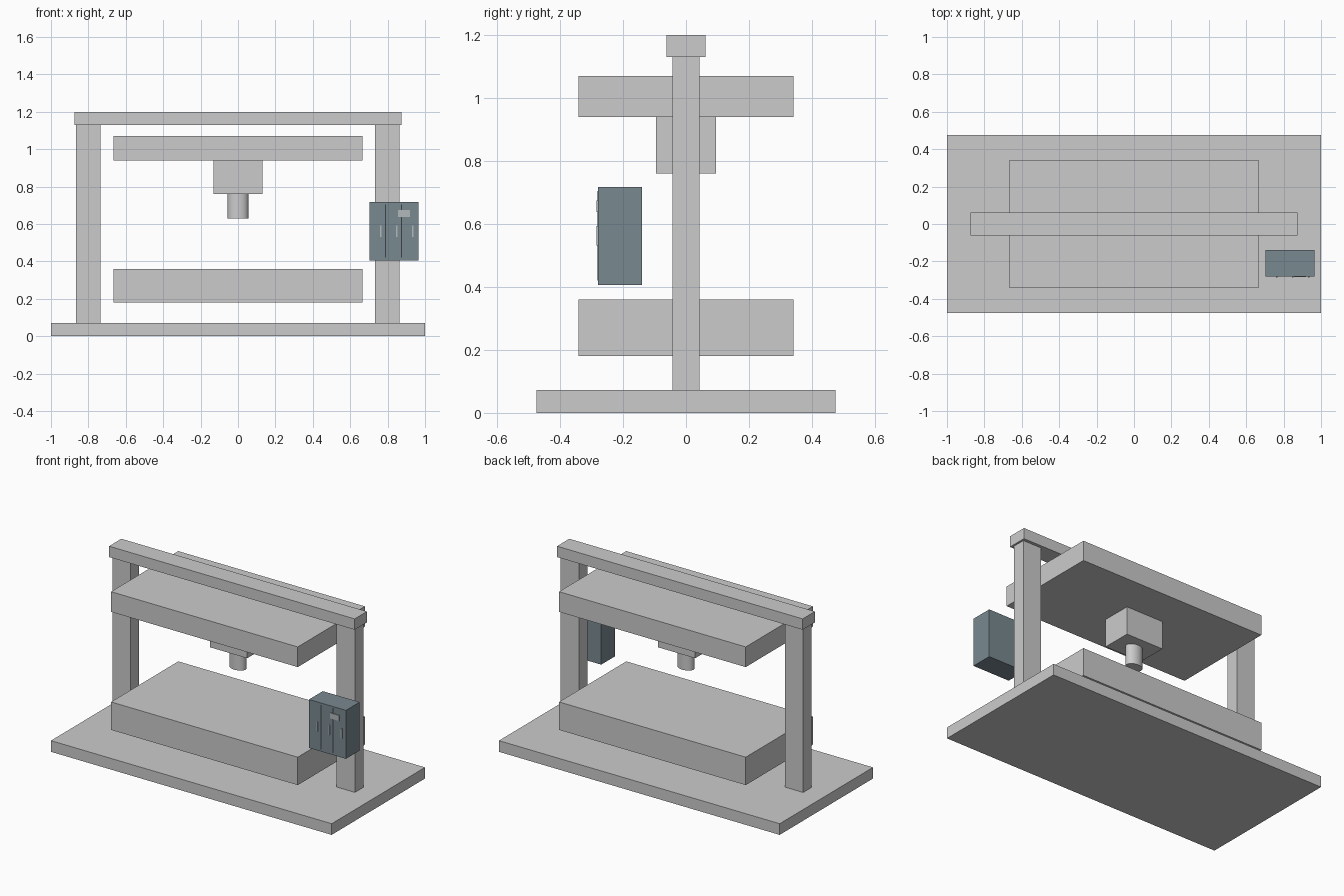
import bpy

if "Cube" in bpy.data.objects:
    bpy.data.objects.remove(bpy.data.objects["Cube"])


def material(name, rgb):
    m = bpy.data.materials.new(name)
    m.diffuse_color = (*rgb, 1)
    m.use_nodes = True
    m.node_tree.nodes["Principled BSDF"].inputs["Base Color"].default_value = m.diffuse_color
    return m


def box(name, x, y, z, mat=None):
    """Box from (min, max) ranges on each axis."""
    lo, hi = zip(x, y, z)
    bpy.ops.mesh.primitive_cube_add(size=1, location=[(a + b) / 2 for a, b in zip(lo, hi)])
    ob = bpy.context.object
    ob.name = name
    ob.scale = [b - a for a, b in zip(lo, hi)]
    bpy.ops.object.transform_apply(location=False, rotation=False, scale=True)
    if mat:
        ob.data.materials.append(mat)
    return ob


slate = material("slate_paint", (0.19, 0.25, 0.28))
dark = material("dark_seam", (0.04, 0.05, 0.06))
steel = material("light_steel", (0.45, 0.48, 0.5))

# Frame: base plate, two posts and the top beam
box("base_plate", (-1, 1), (-0.475, 0.475), (0, 0.072))
for side, cx in (("left", -0.8), ("right", 0.798)):
    box(side + "_post", (cx - 0.065, cx + 0.065), (-0.043, 0.043), (0.072, 1.13))
box("top_beam", (-0.875, 0.875), (-0.0625, 0.0625), (1.13, 1.2))

# Platens
box("lower_bed", (-0.665, 0.665), (-0.342, 0.342), (0.18, 0.36))
box("upper_platen", (-0.665, 0.665), (-0.342, 0.342), (0.94, 1.07))

# Press head with its slightly oval ram
box("press_head", (-0.132, 0.132), (-0.095, 0.095), (0.76, 0.94))
bpy.ops.mesh.primitive_cylinder_add(vertices=32, radius=1, depth=1, location=(0, 0, 0.695))
ram = bpy.context.object
ram.name = "press_ram"
ram.scale = (0.055, 0.039, 0.13)
bpy.ops.object.transform_apply(location=False, rotation=False, scale=True)
bpy.ops.object.shade_smooth_by_angle()

# Control cabinet in front of the right post
box("control_cabinet", (0.702, 0.965), (-0.28, -0.14), (0.406, 0.718), slate)
for i, x in enumerate((0.789, 0.875)):
    box(f"door_seam_{i + 1}", (x - 0.003, x + 0.003), (-0.2815, -0.278), (0.42, 0.705), dark)
for i, x in enumerate((0.763, 0.849, 0.935)):
    box(f"door_handle_{i + 1}", (x - 0.004, x + 0.004), (-0.285, -0.279), (0.531, 0.593), steel)
box("cabinet_display", (0.855, 0.919), (-0.284, -0.279), (0.638, 0.674), steel)
